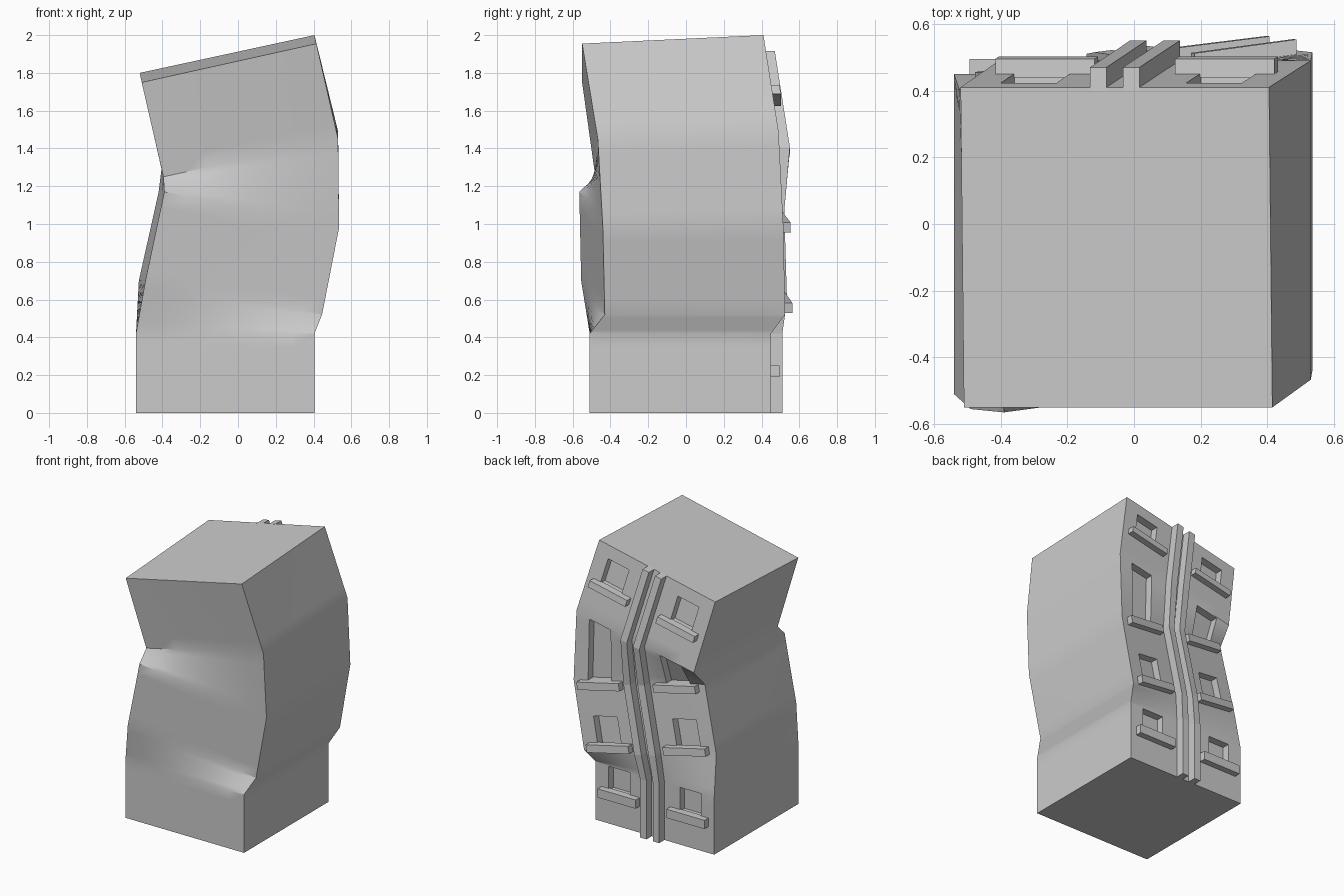
import bpy, bmesh
from mathutils import Vector

cube = bpy.data.objects.get("Cube")
if cube:
    bpy.data.objects.remove(cube, do_unlink=True)

grey = bpy.data.materials.new("concrete_grey")
grey.use_nodes = True
grey.diffuse_color = (0.6, 0.6, 0.6, 1)
grey.node_tree.nodes["Principled BSDF"].inputs["Base Color"].default_value = (0.6, 0.6, 0.6, 1)

# Levels of the twisted tower: front right, front left, back left, back right
LEVELS = [[Vector(p) for p in ring] for ring in (
    [(-.54, -.51, 0), (.405, -.51, 0), (.405, .45, 0), (-.54, .45, 0)],
    [(-.54, -.51, .42), (.405, -.51, .42), (.405, .45, .42), (-.54, .45, .42)],
    [(-.49, -.555, .7), (.445, -.43, .52), (.445, .525, .52), (-.525, .405, .7)],
    [(-.39, -.565, 1.17), (.535, -.44, .98), (.535, .515, 1.0), (-.42, .385, 1.17)],
    [(-.395, -.48, 1.25), (.53, -.467, 1.45), (.53, .49, 1.49), (-.405, .49, 1.29)],
    [(-.51, -.55, 1.75), (.415, -.55, 1.955), (.405, .41, 2.0), (-.52, .41, 1.8)])]


def back(u, level, t, off):
    """Point on the back wall: u runs across, t up within a section."""
    low, high = (LEVELS[i][3].lerp(LEVELS[i][2], u) for i in (level, level + 1))
    return low.lerp(high, t) + Vector((0, off, 0))


def skin(name, rings):
    """Join equal rings of points into a closed solid."""
    bm = bmesh.new()
    loops = [[bm.verts.new(p) for p in ring] for ring in rings]
    n = len(loops[0])
    for a, b in zip(loops, loops[1:]):
        for i in range(n):
            j = (i + 1) % n
            bm.faces.new((a[i], a[j], b[j], b[i]))
    bm.faces.new(loops[0][::-1])
    bm.faces.new(loops[-1])
    bmesh.ops.recalc_face_normals(bm, faces=bm.faces)
    mesh = bpy.data.meshes.new(name)
    bm.to_mesh(mesh)
    bm.free()
    obj = bpy.data.objects.new(name, mesh)
    bpy.context.collection.objects.link(obj)
    mesh.materials.append(grey)
    return obj


def slab(name, u0, u1, level, t0, t1, d0, d1):
    """Block following the back wall between two depths."""
    return skin(name, [[back(u, level, t, d) for u, d in
                        ((u0, d0), (u1, d0), (u1, d1), (u0, d1))] for t in (t0, t1)])


# Tower walls, subdivided so that the twisted sections curve
SIDE, STEPS = 8, 6
rings = []
for low, high in zip(LEVELS, LEVELS[1:]):
    for s in range(STEPS):
        ring = [a.lerp(b, s / STEPS) for a, b in zip(low, high)]
        rings.append([ring[i].lerp(ring[(i + 1) % 4], k / SIDE)
                      for i in range(4) for k in range(SIDE)])
top = LEVELS[-1]
rings.append([top[i].lerp(top[(i + 1) % 4], k / SIDE) for i in range(4) for k in range(SIDE)])
tower = skin("tower", rings)

# Windows and sills: window section and span, sill section and span
ROWS = [("base", 0, .57, .98, 0, .45, .6),
        ("lower", 2, .07, .49, 2, 0, .11),
        ("middle", 3, 0, .97, 2, .89, 1),
        ("upper", 4, .48, .83, 4, .41, .5)]
cutters = []
for row, wl, w0, w1, sl, s0, s1 in ROWS:
    for side, u in (("right", .2), ("left", .8)):
        cutters.append(slab(f"{row}_{side}_window_cutter", u - .09, u + .09, wl, w0, w1, -.055, .04))
        centre = .21 if side == "right" else .79
        slab(f"{row}_{side}_sill", centre - .16, centre + .16, sl, s0, s1, -.01, .045)

# Cut the window recesses
for cutter in cutters:
    cutter.hide_render = True
    mod = tower.modifiers.new("recess", "BOOLEAN")
    mod.operation = "DIFFERENCE"
    mod.solver = "EXACT"
    mod.object = cutter
bpy.context.view_layer.objects.active = tower
tower.select_set(True)
for mod in list(tower.modifiers):
    bpy.ops.object.modifier_apply(modifier=mod.name)
for cutter in cutters:
    bpy.data.objects.remove(cutter, do_unlink=True)
bpy.ops.object.shade_smooth_by_angle(angle=0.45)

# Twin pipes climbing the middle of the back wall
for name, u0, u1 in (("right_pipe", .42, .473), ("left_pipe", .527, .58)):
    path = [(i, 0) for i in range(5)] + [(4, 1)]
    skin(name, [[back(u, level, t, d) for u, d in
                 ((u0, -.01), (u1, -.01), (u1, .06), (u0, .06))] for level, t in path])
